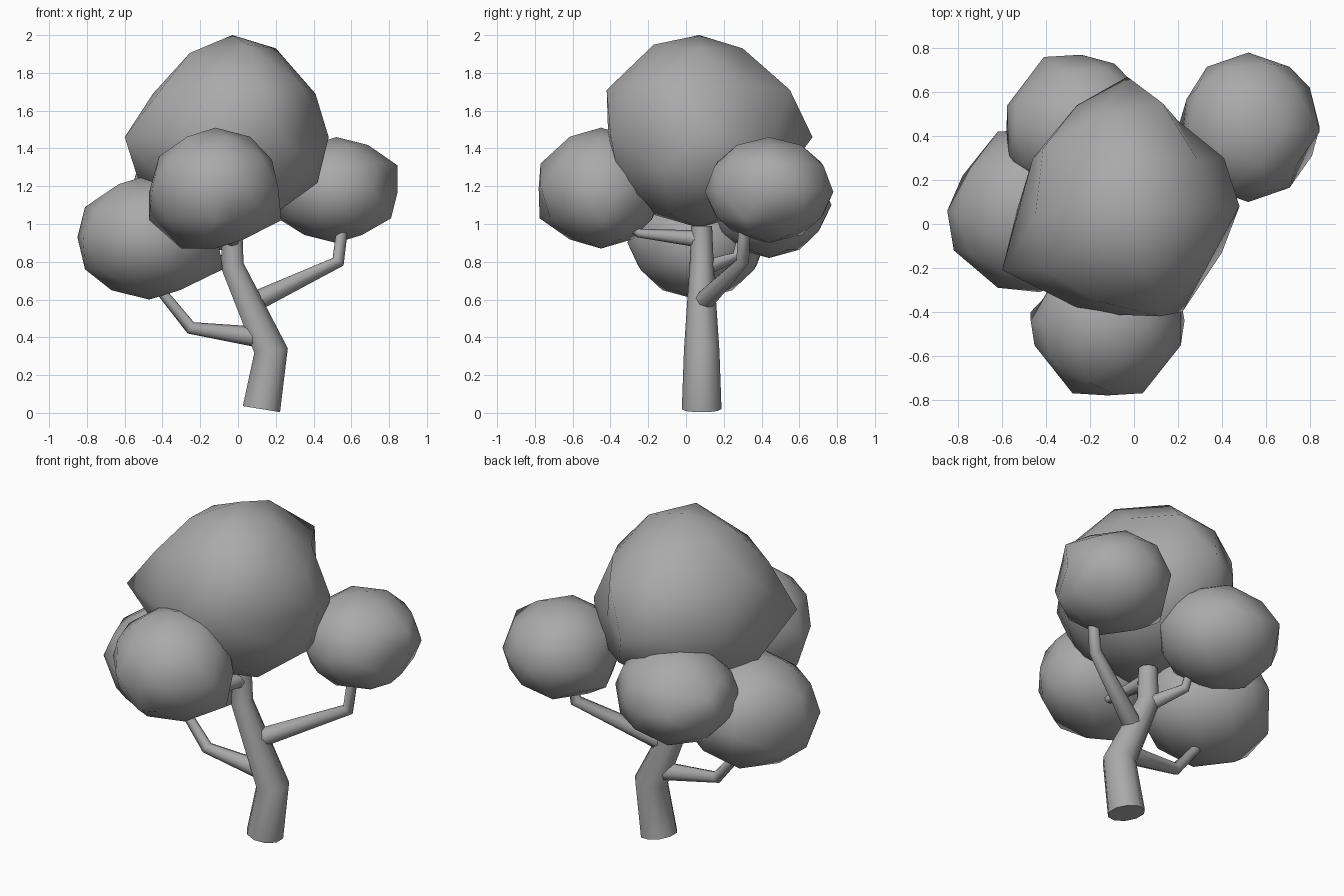
import bpy, bmesh, math
from mathutils import Vector

if "Cube" in bpy.data.objects:
    bpy.data.objects.remove(bpy.data.objects["Cube"])

grey = bpy.data.materials.new("plain grey")
grey.diffuse_color = (0.4, 0.4, 0.4, 1)
grey.use_nodes = True
grey.node_tree.nodes["Principled BSDF"].inputs["Base Color"].default_value = grey.diffuse_color


def finish(name, bm, angle):
    bmesh.ops.recalc_face_normals(bm, faces=bm.faces)
    me = bpy.data.meshes.new(name)
    bm.to_mesh(me)
    bm.free()
    ob = bpy.data.objects.new(name, me)
    bpy.context.collection.objects.link(ob)
    me.materials.append(grey)
    bpy.ops.object.select_all(action='DESELECT')
    ob.select_set(True)
    bpy.context.view_layer.objects.active = ob
    bpy.ops.object.shade_smooth_by_angle(angle=math.radians(angle))


def leaf_ball(name, centre, radii, corners):
    """Low-poly ball whose nearest vertices are pulled out to the given corners."""
    bm = bmesh.new()
    bmesh.ops.create_icosphere(bm, subdivisions=2, radius=1)
    c = Vector(centre)
    for v in bm.verts:
        v.co = c + Vector([v.co[i] * radii[i] for i in range(3)])
    free = list(bm.verts)
    for p in map(Vector, corners):
        v = min(free, key=lambda w: (w.co - p).length)
        if (v.co - p).length < 0.2:
            v.co = p
            free.remove(v)
    finish(name, bm, 60)


def limb(name, points, sides=10, side=(0, 1, 0)):
    """Tapered tube through (x, y, z, radius) points with mitred bends."""
    bm = bmesh.new()
    side = Vector(side)
    pos = [Vector(p[:3]) for p in points]
    rings = []
    for i, p in enumerate(pos):
        a = (p - pos[i - 1]).normalized() if i else (pos[1] - p).normalized()
        b = (pos[i + 1] - p).normalized() if i < len(pos) - 1 else a
        d = (a + b).normalized()
        u = (side - d * side.dot(d)).normalized()
        w = d.cross(u)
        rings.append([bm.verts.new(p + points[i][3] * (
            u * math.cos(t) + w * math.sin(t)))
            for t in (math.tau * k / sides for k in range(sides))])
    for r, s in zip(rings, rings[1:]):
        for k in range(sides):
            n = (k + 1) % sides
            bm.faces.new((r[k], r[n], s[n], s[k]))
    bm.faces.new(rings[0])
    bm.faces.new(rings[-1])
    finish(name, bm, 50)


# Trunk and branches
limb("trunk", [(.124, .083, .02, .105), (.175, .083, .33, .094),
               (-.03, .083, .78, .064), (-.03, .083, .99, .055)])
limb("right_branch", [(.08, .09, .585, .054), (.53, .30, .80, .035),
                      (.555, .31, 1.0, .03)], 8)
limb("left_branch", [(.12, .08, .40, .056), (-.25, .06, .45, .034),
                     (-.42, .06, .66, .026)], 8)
limb("front_branch", [(-.03, .08, .92, .046), (-.04, -.25, .952, .024),
                      (-.04, -.29, .98, .02)], 8, (1, 0, 0))
limb("back_branch", [(-.02, .08, .76, .044), (-.14, .27, .83, .028),
                     (-.16, .30, .95, .022)], 8, (1, 0, 0))

# Foliage
leaf_ball("crown_foliage", (-.03, .07, 1.48), (.53, .52, .50), [
    (-.60, -.21, 1.46), (-.03, .67, 1.46), (.22, -.40, 1.47), (.20, .47, 1.46),
    (.41, .30, 1.46), (.48, .08, 1.46), (-.26, -.38, 1.46), (-.46, .30, 1.46),
    (-.26, .54, 1.46), (-.53, .07, 1.24), (-.03, .07, 2.0), (.20, .07, 1.93),
    (-.25, .12, 1.90), (.41, .07, 1.69), (-.45, .03, 1.69), (.12, -.42, 1.71),
    (0, .30, 1.93), (.13, .55, 1.71), (.05, -.17, 1.95), (-.15, -.41, 1.40),
    (.29, .29, 1.74), (.40, -.13, 1.30)])
leaf_ball("right_foliage", (.52, .44, 1.18), (.32, .34, .28), [
    (.80, .62, 1.17), (.845, .44, 1.17), (.845, .42, 1.31), (.81, .31, 1.03),
    (.52, .44, 1.46), (.52, .78, 1.17), (.52, .10, 1.17), (.21, .47, 1.03),
    (.24, .57, 1.17)])
leaf_ball("left_foliage", (-.47, .06, .93), (.38, .37, .33), [
    (-.82, -.12, .93), (-.85, .06, .93), (-.78, .22, .80), (-.81, .06, 1.09),
    (-.81, .0, .76), (-.62, .42, .93), (-.62, -.29, .93), (-.08, .06, .76),
    (-.43, -.31, .90)])
leaf_ball("front_foliage", (-.12, -.45, 1.19), (.35, .33, .32), [
    (.23, -.44, 1.02), (-.47, -.40, 1.02), (-.47, -.44, 1.17), (.18, -.45, 1.34),
    (-.28, -.77, 1.20), (.04, -.77, 1.20), (-.12, -.775, 1.03),
    (-.10, -.77, 1.32), (-.30, -.45, .87)])
leaf_ball("back_foliage", (-.24, .44, 1.11), (.355, .32, .29), [
    (-.41, .76, 1.12), (-.24, .77, 1.10), (-.09, .73, 1.12), (-.57, .29, 1.12),
    (-.58, .42, 1.03), (-.54, .55, 1.20)])
